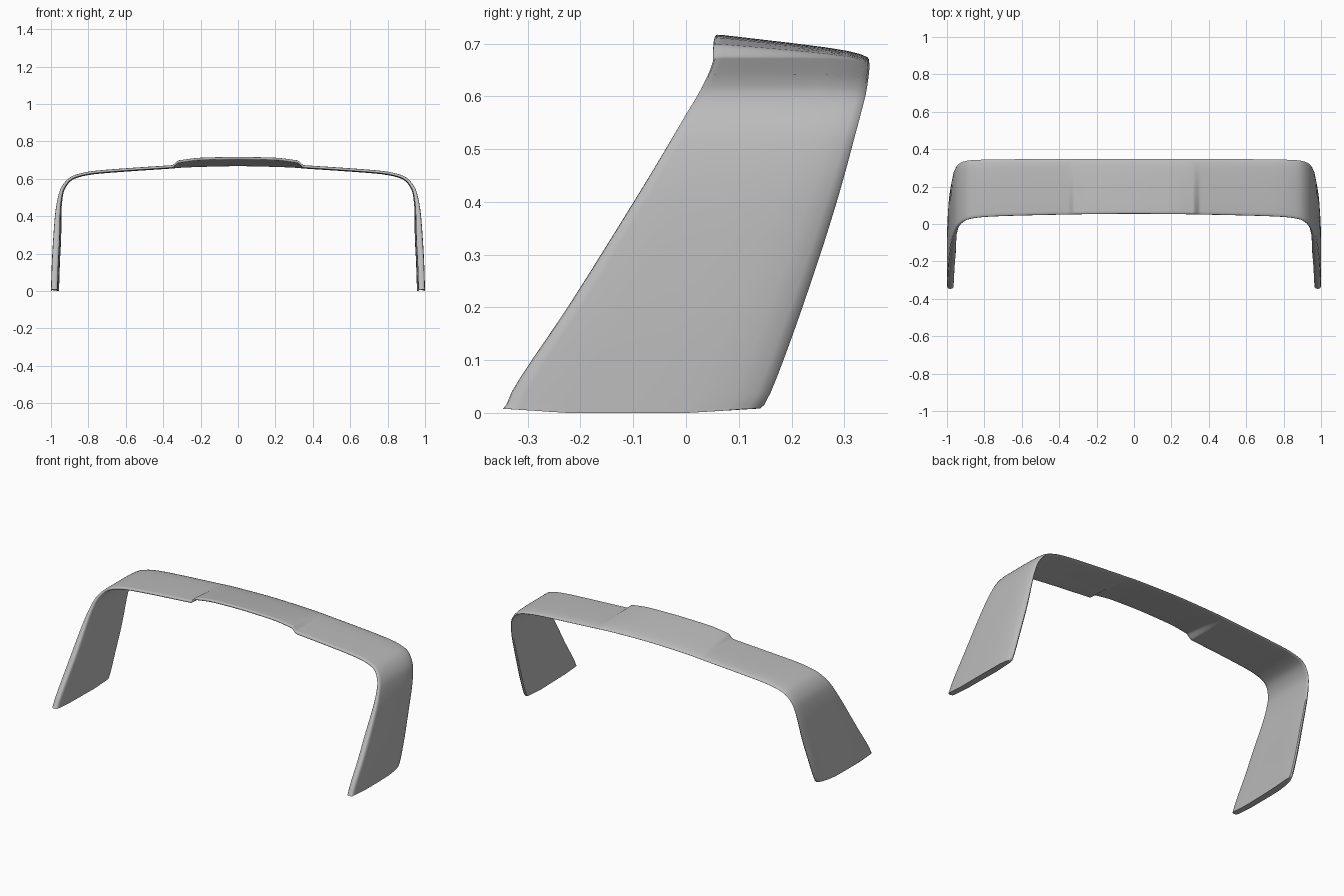
import bpy, bmesh
from mathutils import Vector

cube = bpy.data.objects.get("Cube")
if cube:
    bpy.data.objects.remove(cube)

grey = bpy.data.materials.new("light_grey")
grey.use_nodes = True
colour = (0.5, 0.5, 0.5, 1)
grey.diffuse_color = colour
grey.node_tree.nodes["Principled BSDF"].inputs["Base Color"].default_value = colour

# Half of the outer arch seen from the front (x, z), foot to centre
ARCH = [(1, 0), (.998, .07), (.993, .2), (.979, .4), (.963, .5), (.944, .555),
        (.908, .6), (.86, .624), (.77, .642), (.6, .656), (.42, .668), (.36, .672),
        (.345, .673), (.33, .674), (.315, .675), (.3, .676), (.26, .678), (.13, .682), (0, .684)]
# Leading and trailing edge y by height
FRONT = [(0, -.347), (.05, -.325), (.2, -.225), (.4, -.1), (.5, -.04),
         (.57, 0), (.6, .018), (.65, .043), (.69, .056)]
REAR = [(0, .14), (.05, .165), (.2, .22), (.4, .285), (.6, .337), (.66, .347), (.69, .347)]
# Aerofoil section: chord fraction, depth as a fraction of thickness
SECTION = [(0, .5), (.004, .22), (.015, .05), (.06, 0), (.25, 0), (.5, 0), (.72, .05),
           (.86, .18), (.95, .42), (.99, .7), (1, .95), (.99, 1.15), (.95, 1.2),
           (.72, 1.15), (.5, 1.08), (.25, 1.02), (.06, 1), (.015, .95), (.004, .78)]


def catmull(a, b, c, d, t):
    return .5 * (2 * b + (c - a) * t + (2 * a - 5 * b + 4 * c - d) * t**2
                 + (3 * b - a - 3 * c + d) * t**3)


def curve_at(table, z):
    pts = [Vector(p) for p in table]
    for i in range(len(pts) - 1):
        if z <= pts[i + 1].x:
            b, c = pts[i], pts[i + 1]
            a, d = pts[max(i - 1, 0)], pts[min(i + 2, len(pts) - 1)]
            span = c.x - b.x
            t = (z - b.x) / span
            m0 = (c.y - a.y) / (c.x - a.x) * span
            m1 = (d.y - b.y) / (d.x - b.x) * span
            return ((2*t**3 - 3*t**2 + 1) * b.y + (t**3 - 2*t**2 + t) * m0
                    + (3*t**2 - 2*t**3) * c.y + (t**3 - t**2) * m1)
    return pts[-1].y


def smooth(a, b, v):
    t = min(max((v - a) / (b - a), 0), 1)
    return t * t * (3 - 2 * t)


# Full arch path, mirrored and smoothed
half = [Vector(p) for p in ARCH]
full = half + [Vector((-p.x, p.y)) for p in reversed(half[:-1])]
path = []
for i in range(len(full) - 1):
    a, d = full[max(i - 1, 0)], full[min(i + 2, len(full) - 1)]
    path += [catmull(a, full[i], full[i + 1], d, k / 3) for k in range(3)]
path.append(full[-1])

# Sweep the aerofoil along the arch
bm = bmesh.new()
rings = []
last = len(path) - 1
for i, p in enumerate(path):
    tangent = (path[min(i + 1, last)] - path[max(i - 1, 0)]).normalized()
    if i in (0, last):
        tangent = Vector((0, 1 if i == 0 else -1))
    inward = Vector((-tangent.y, tangent.x))
    y0, y1 = curve_at(FRONT, p.y), curve_at(REAR, p.y)
    thick = .036 - .021 * smooth(.25, .64, p.y)
    # Raised centre panel fades towards the trailing edge
    ax = abs(p.x)
    hump = .025 * smooth(.355, .315, ax) + .009 * smooth(.325, .2, ax)
    ring = []
    for t, depth in SECTION:
        q = p + inward * depth * thick
        z = q.y + hump * (1 - t)
        if i in (0, last):
            z = .008 * smooth(.25, .5, abs(t - .48))
        ring.append(bm.verts.new((q.x, y0 + (y1 - y0) * t, z)))
    rings.append(ring)
n = len(SECTION)
for r, s in zip(rings, rings[1:]):
    for j in range(n):
        bm.faces.new((r[j], r[(j + 1) % n], s[(j + 1) % n], s[j]))

# Foot caps, joined across the thickness
bm.faces.new(rings[0])
bm.faces.new(rings[-1])
bmesh.ops.recalc_face_normals(bm, faces=bm.faces[:])

mesh = bpy.data.meshes.new("rear_wing")
bm.to_mesh(mesh)
bm.free()
mesh.materials.append(grey)
wing = bpy.data.objects.new("rear_wing", mesh)
bpy.context.collection.objects.link(wing)
bpy.context.view_layer.objects.active = wing
wing.select_set(True)
bpy.ops.object.shade_smooth_by_angle(angle=0.9)
